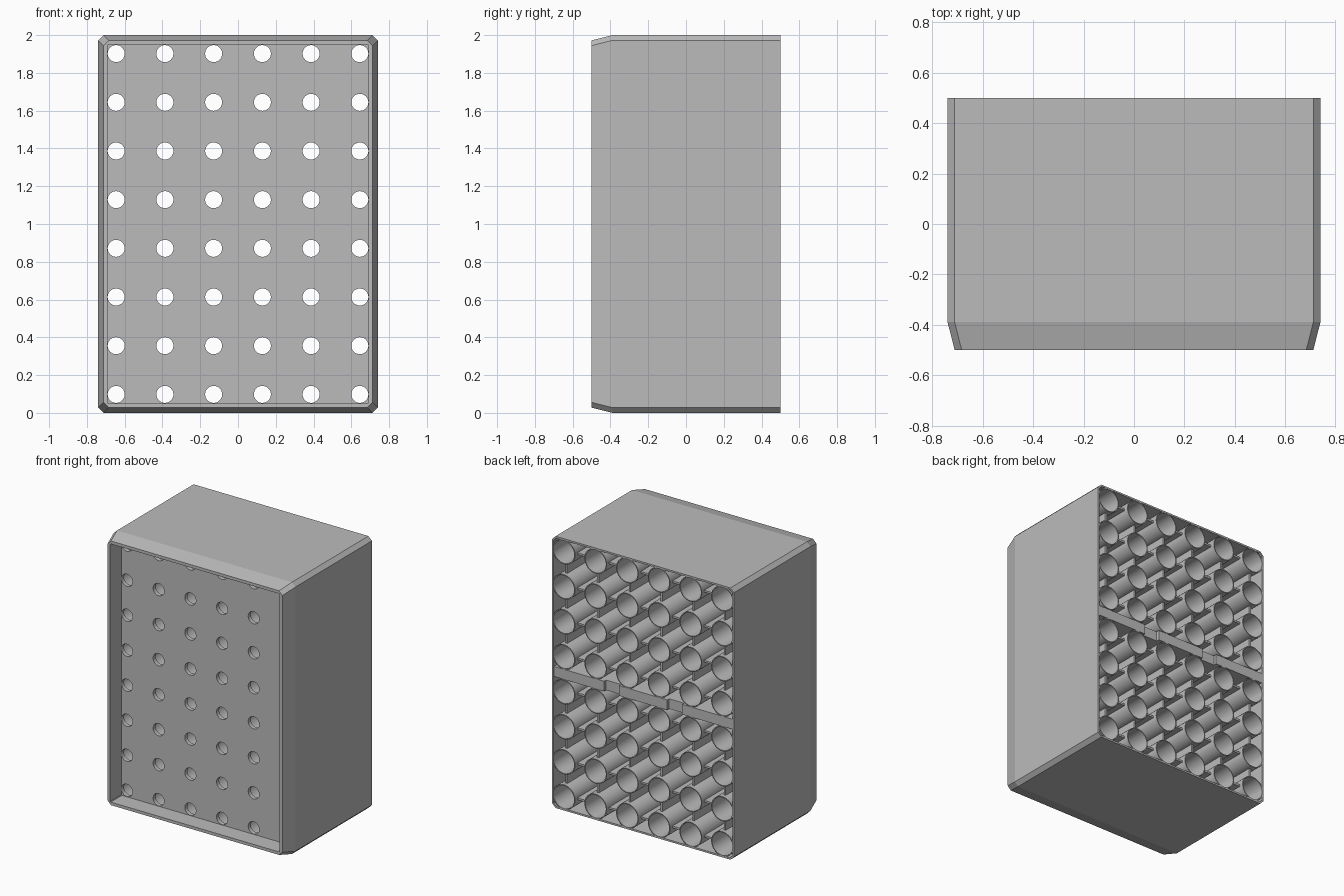
import bpy, bmesh
from math import sin, cos, tau, radians
from mathutils import Matrix

cube = bpy.data.objects.get("Cube")
if cube:
    bpy.data.objects.remove(cube, do_unlink=True)

grey = bpy.data.materials.new("plain_grey")
grey.use_nodes = True
grey.diffuse_color = (0.5, 0.5, 0.5, 1)
grey.node_tree.nodes["Principled BSDF"].inputs["Base Color"].default_value = (0.5, 0.5, 0.5, 1)

HALF_W, MID_Z, BACK = 0.74, 1.0, 0.5
PLATE_FRONT, PLATE_BACK = -0.37, -0.34
COLS = [0.258 * (i - 2.5) for i in range(6)]
ROWS = [MID_Z + 0.2577 * (j - 3.5) for j in range(8)]


def finish(name, bm):
    bmesh.ops.recalc_face_normals(bm, faces=bm.faces)
    mesh = bpy.data.meshes.new(name)
    bm.to_mesh(mesh)
    bm.free()
    mesh.materials.append(grey)
    obj = bpy.data.objects.new(name, mesh)
    bpy.context.collection.objects.link(obj)
    return obj


def loft_closed(bm, rings):
    """Join rings of equal count into a closed, ring-shaped solid."""
    loops = [[bm.verts.new(p) for p in ring] for ring in rings]
    for a, b in zip(loops, loops[1:] + loops[:1]):
        for k in range(len(a)):
            n = (k + 1) % len(a)
            bm.faces.new((a[k], a[n], b[n], b[k]))


def add_box(bm, x0, x1, y0, y1, z0, z1):
    mat = Matrix.Translation(((x0 + x1) / 2, (y0 + y1) / 2, (z0 + z1) / 2))
    mat = mat @ Matrix.Diagonal((x1 - x0, y1 - y0, z1 - z0, 1))
    bmesh.ops.create_cube(bm, size=1, matrix=mat)


def octagon(y, inset, c):
    """Rectangle with cut corners, shrunk by inset."""
    w, h = HALF_W - inset, 1 - inset
    pts = [(w, h - c), (w - c, h), (c - w, h), (-w, h - c),
           (-w, c - h), (c - w, -h), (w - c, -h), (w, c - h)]
    return [(x, y, MID_Z + z) for x, z in pts]


def circle(x, y, z, r, n=32):
    return [(x + r * cos(tau * k / n), y, z + r * sin(tau * k / n)) for k in range(n)]


# Outer shell with tapered front rim
bm = bmesh.new()
loft_closed(bm, [octagon(*p) for p in (
    (BACK, 0, 0.028), (-0.39, 0, 0.028), (-0.5, 0.028, 0.028),
    (-0.5, 0.05, 0.004), (-0.345, 0.05, 0.004),
    (-0.345, 0.013, 0.02), (BACK, 0.013, 0.02))])
finish("outer_shell", bm)

# Perforated plate behind the front rim
curve = bpy.data.curves.new("front_plate", "CURVE")
curve.dimensions = "2D"
curve.fill_mode = "BOTH"
curve.extrude = (PLATE_BACK - PLATE_FRONT) / 2


def outline(points):
    spline = curve.splines.new("POLY")
    spline.points.add(len(points) - 1)
    for p, (x, _, z) in zip(spline.points, points):
        p.co = (x, z, 0, 1)
    spline.use_cyclic_u = True


outline(octagon(0, 0.04, 0.004))
for x in COLS:
    for z in ROWS:
        outline(circle(x, 0, z, 0.045))
plate = bpy.data.objects.new("front_plate", curve)
plate.rotation_euler.x = radians(90)
plate.location.y = (PLATE_FRONT + PLATE_BACK) / 2
bpy.context.collection.objects.link(plate)
curve.materials.append(grey)
bpy.ops.object.select_all(action="DESELECT")
plate.select_set(True)
bpy.context.view_layer.objects.active = plate
bpy.ops.object.convert(target="MESH")

# Open tubes, one behind every hole
bm = bmesh.new()
R_OUT, R_IN = 0.091, 0.084
for x in COLS:
    for z in ROWS:
        loft_closed(bm, [circle(x, y, z, r) for y, r in (
            (PLATE_BACK - 0.005, R_OUT), (BACK - 0.001, R_OUT),
            (BACK - 0.001, R_IN), (PLATE_BACK - 0.005, R_IN))])
tubes = finish("tubes", bm)
bpy.ops.object.select_all(action="DESELECT")
tubes.select_set(True)
bpy.context.view_layer.objects.active = tubes
bpy.ops.object.shade_smooth_by_angle(angle=radians(35))

# Thin ribs joining neighbouring tubes
bm = bmesh.new()
T, RIB_BACK, GRIP = 0.007, BACK - 0.03, R_OUT - 0.003
for x in COLS:
    for j, (a, b) in enumerate(zip(ROWS, ROWS[1:])):
        if j != 3:
            add_box(bm, x - T, x + T, PLATE_BACK, RIB_BACK, a + GRIP, b - GRIP)
for z in ROWS:
    for a, b in zip(COLS, COLS[1:]):
        add_box(bm, a + GRIP, b - GRIP, PLATE_BACK, RIB_BACK, z - T, z + T)
finish("tube_ribs", bm)

# Middle beam with two shallow notches on the back
bm = bmesh.new()
H = 0.037
add_box(bm, -0.73, 0.73, PLATE_BACK, BACK - 0.025, MID_Z - H, MID_Z + H)
for x0, x1 in ((-0.73, -0.318), (-0.196, 0.196), (0.318, 0.73)):
    add_box(bm, x0, x1, BACK - 0.026, BACK - 0.002, MID_Z - H, MID_Z + H)
finish("middle_beam", bm)
